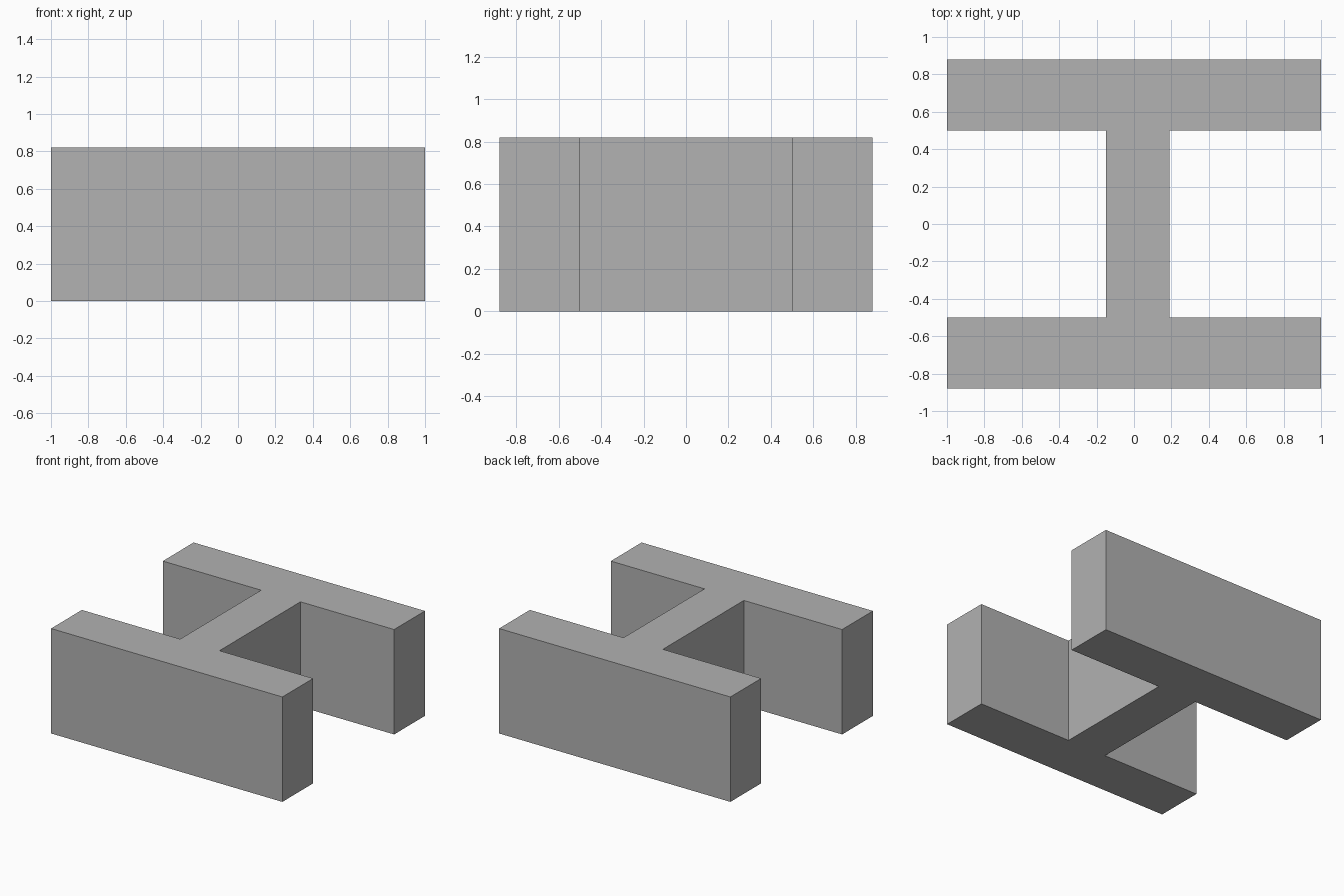
import bpy
import bmesh

# Remove the default object
cube = bpy.data.objects.get("Cube")
if cube:
    bpy.data.objects.remove(cube, do_unlink=True)

HEIGHT = 0.82
HALF_LENGTH, OUTER, INNER = 1.0, 0.88, 0.5   # flange half length, outer and inner y
WEB_LEFT, WEB_RIGHT = 0.19, -0.15            # web sides, slightly off centre

# Plain grey material
GREY = (0.445, 0.445, 0.445, 1)
grey = bpy.data.materials.new("plain_grey")
grey.use_nodes = True
grey.diffuse_color = GREY
grey.node_tree.nodes["Principled BSDF"].inputs["Base Color"].default_value = GREY

# Front half of the section, then the same points turned over for the back half
front = [(WEB_RIGHT, -INNER), (-HALF_LENGTH, -INNER), (-HALF_LENGTH, -OUTER),
         (HALF_LENGTH, -OUTER), (HALF_LENGTH, -INNER), (WEB_LEFT, -INNER)]
profile = front + [(x, -y) for x, y in reversed(front)]

# Extrude the section upwards into one solid block
bm = bmesh.new()
base = bm.faces.new([bm.verts.new((x, y, 0)) for x, y in profile])
extruded = bmesh.ops.extrude_face_region(bm, geom=[base], use_keep_orig=True)
top = [v for v in extruded["geom"] if isinstance(v, bmesh.types.BMVert)]
bmesh.ops.translate(bm, verts=top, vec=(0, 0, HEIGHT))
bmesh.ops.recalc_face_normals(bm, faces=bm.faces)

mesh = bpy.data.meshes.new("beam_block")
bm.to_mesh(mesh)
bm.free()
mesh.materials.append(grey)
bpy.context.collection.objects.link(bpy.data.objects.new("beam_block", mesh))
